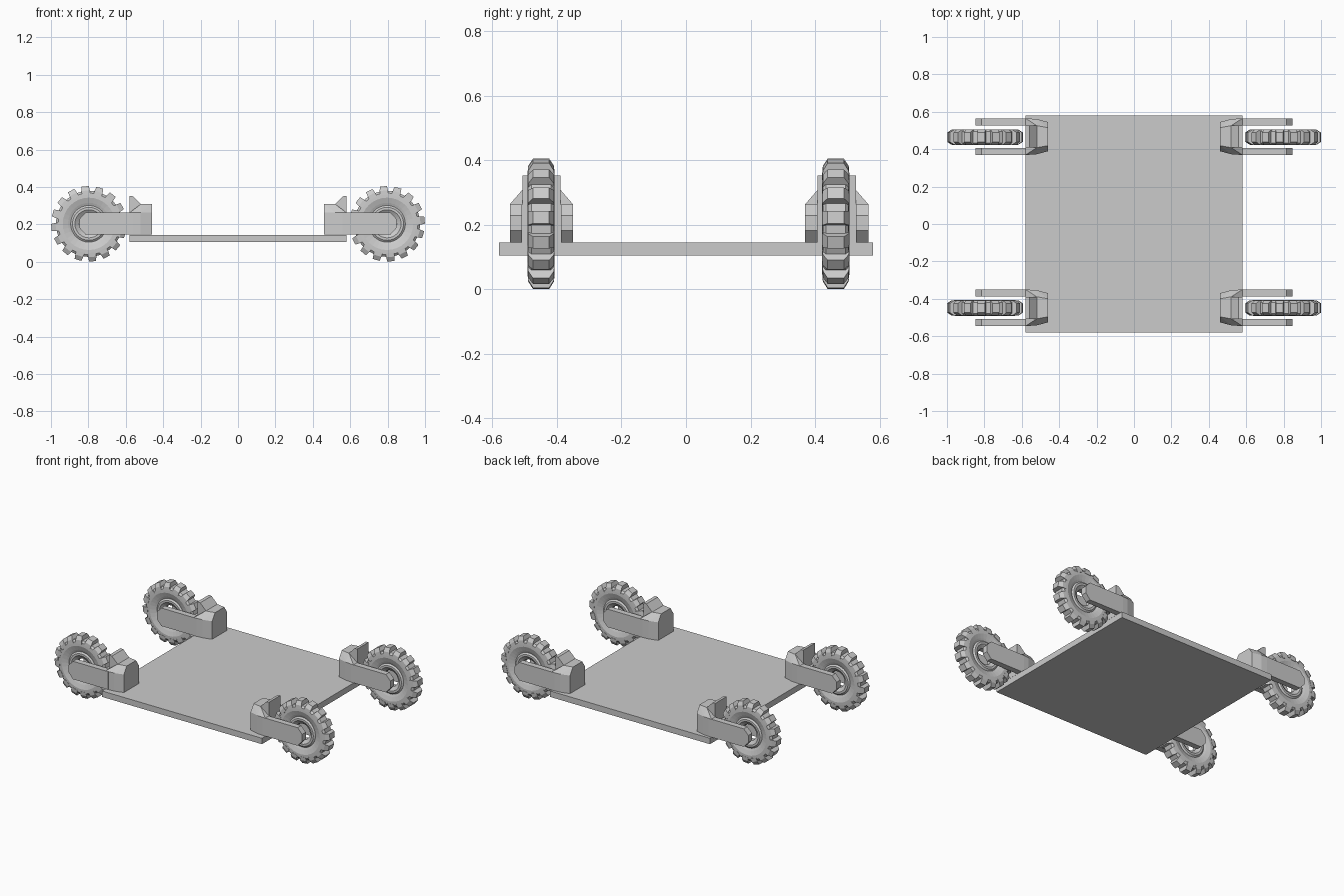
import bpy, bmesh, math
from mathutils import Vector

if "Cube" in bpy.data.objects:
    bpy.data.objects.remove(bpy.data.objects["Cube"])

WHEEL_X, WHEEL_Z = 0.797, 0.203


def finish(bm, name, loc=(0, 0, 0)):
    bmesh.ops.recalc_face_normals(bm, faces=bm.faces[:])
    me = bpy.data.meshes.new(name)
    bm.to_mesh(me)
    bm.free()
    ob = bpy.data.objects.new(name, me)
    ob.location = loc
    bpy.context.collection.objects.link(ob)
    return ob


def hull(bm, points):
    tmp = bmesh.new()
    for p in points:
        tmp.verts.new(p)
    out = bmesh.ops.convex_hull(tmp, input=tmp.verts[:])
    bmesh.ops.dissolve_limit(tmp, angle_limit=0.01, verts=tmp.verts[:], edges=tmp.edges[:])
    me = bpy.data.meshes.new("part")
    tmp.to_mesh(me)
    tmp.free()
    bm.from_mesh(me)
    bpy.data.meshes.remove(me)


def extrude_xz(bm, profile, y0, y1, sx):
    hull(bm, [(sx * x, y, z) for x, z in profile for y in (y0, y1)])


def make_wheel(name, loc):
    bm = bmesh.new()
    # lathed disc with a stepped rim and an open hub
    half = [(0.052, 0.018), (0.075, 0.034), (0.088, 0.034), (0.098, 0.026),
            (0.112, 0.032), (0.14, 0.041), (0.165, 0.040), (0.177, 0.030)]
    profile = half + [(r, -y) for r, y in reversed(half)]
    n = 32
    rings = []
    for i in range(n):
        a = math.tau * i / n
        rings.append([bm.verts.new((r * math.cos(a), y, r * math.sin(a))) for r, y in profile])
    for i in range(n):
        p, q = rings[i], rings[(i + 1) % n]
        for k in range(len(profile)):
            m = (k + 1) % len(profile)
            bm.faces.new((p[k], p[m], q[m], q[k]))
    # tread blocks
    teeth = 16
    for i in range(teeth):
        a = math.tau * (i + 0.25) / teeth
        u = Vector((math.cos(a), 0, math.sin(a)))
        t = Vector((-math.sin(a), 0, math.cos(a)))
        pts = []
        for r, w, y in ((0.155, 0.022, 0.042), (0.178, 0.022, 0.040), (0.2015, 0.019, 0.025)):
            for s in (-1, 1):
                for e in (-1, 1):
                    pts.append(u * r + t * (w * s) + Vector((0, y * e, 0)))
        hull(bm, pts)
    return finish(bm, name, loc)


def make_fork(name, sx, yc):
    bm = bmesh.new()
    # chamfered mounting block, tapering inwards
    pts = []
    for x, w, top in ((0.58, 0.098, None), (0.52, 0.094, 0.059), (0.46, 0.078, 0.048)):
        for s in (-1, 1):
            pts += [(sx * x, s * w, 0.145), (sx * x, s * w, 0.263)]
            if top:
                pts.append((sx * x, s * top, 0.308))
    hull(bm, pts)
    # raised guard behind the wheel
    extrude_xz(bm, [(0.515, 0.25), (0.58, 0.25), (0.58, 0.352), (0.56, 0.35),
                    (0.545, 0.335), (0.515, 0.305)], -0.059, 0.059, sx)
    # two arms with clipped ends
    arm = [(0.56, 0.145), (0.815, 0.145), (0.848, 0.182), (0.848, 0.228),
           (0.815, 0.263), (0.56, 0.263)]
    for s in (-1, 1):
        extrude_xz(bm, arm, s * 0.06, s * 0.098, sx)
    return finish(bm, name, (0, yc, 0))


# flat chassis plate
bm = bmesh.new()
hull(bm, [(x, y, z) for x in (-0.58, 0.58) for y in (-0.58, 0.58) for z in (0.105, 0.144)])
finish(bm, "chassis_plate")

# four forks and wheels
for side, sx in (("left", -1), ("right", 1)):
    for end, fork_y, wheel_y in (("front", -0.448, -0.449), ("back", 0.467, 0.464)):
        make_fork(f"{end}_{side}_fork", sx, fork_y)
        make_wheel(f"{end}_{side}_wheel", (sx * WHEEL_X, wheel_y, WHEEL_Z))
